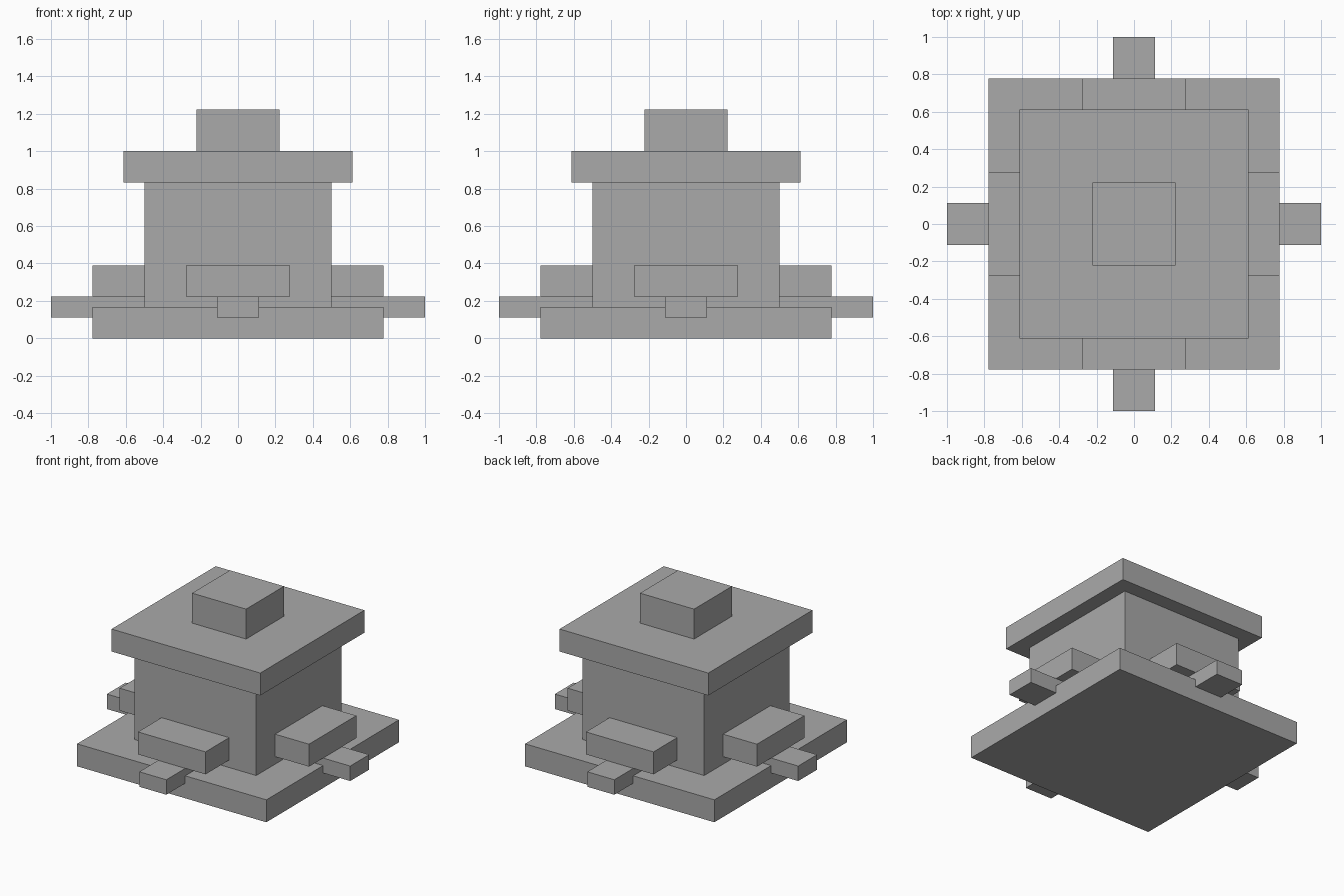
import bpy
import math
from mathutils import Matrix

if "Cube" in bpy.data.objects:
    bpy.data.objects.remove(bpy.data.objects["Cube"])

grey = bpy.data.materials.new("plain grey")
grey.diffuse_color = (0.4, 0.4, 0.4, 1)
grey.use_nodes = True
grey.node_tree.nodes["Principled BSDF"].inputs["Base Color"].default_value = grey.diffuse_color

U = 1 / 18  # block module


def block(name, x, y, z, turn=0):
    """Box from (min, max) ranges in modules, turned about the z axis."""
    bpy.ops.mesh.primitive_cube_add(size=1)
    ob = bpy.context.object
    ob.name = name
    size = [(b - a) * U for a, b in (x, y, z)]
    mid = [(a + b) / 2 * U for a, b in (x, y, z)]
    ob.data.transform(Matrix.Rotation(turn, 4, 'Z')
                      @ Matrix.Translation(mid)
                      @ Matrix.Diagonal((*size, 1)))
    ob.data.materials.append(grey)
    return ob


def square(name, half, z0, z1):
    return block(name, (-half, half), (-half, half), (z0, z1))


# Central stack
square("base_slab", 14, 0, 3)
square("body", 9, 3, 15)
square("roof_slab", 11, 15, 18)
square("top_block", 4, 18, 22)

# A ledge and a projecting step on each of the four sides
for i, side in enumerate(("front", "right", "back", "left")):
    turn = i * math.pi / 2
    block(side + "_ledge", (-5, 5), (-14, -9), (4, 7), turn)
    block(side + "_step", (-2, 2), (-18, -9), (2, 4), turn)
